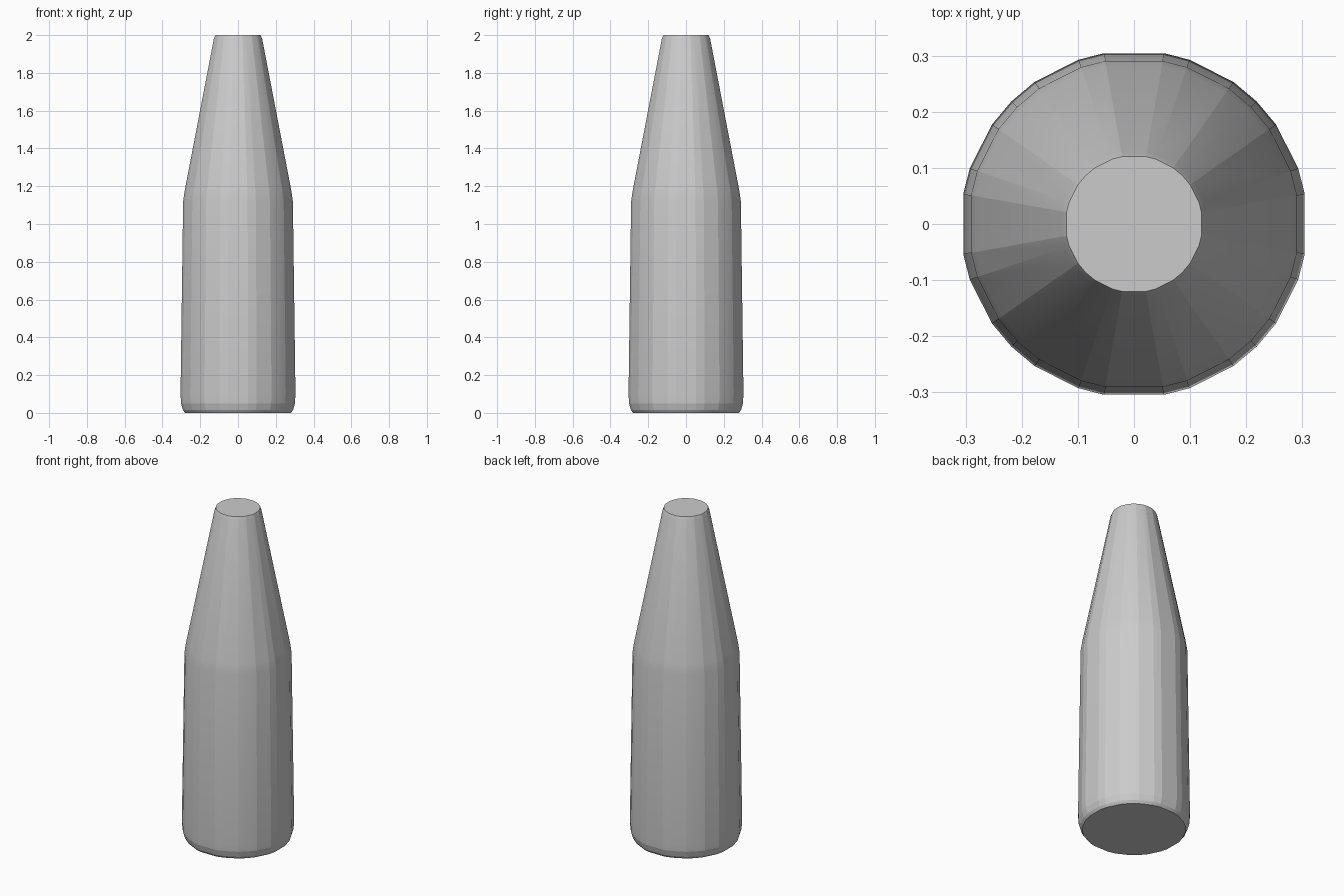
import bpy
import bmesh
from math import cos, sin, radians

cube = bpy.data.objects.get("Cube")
if cube:
    bpy.data.objects.remove(cube, do_unlink=True)

grey = bpy.data.materials.new("plain grey")
grey.use_nodes = True
colour = (0.6, 0.6, 0.6, 1)
grey.diffuse_color = colour
grey.node_tree.nodes["Principled BSDF"].inputs["Base Color"].default_value = colour

# Uneven facet corners, repeated in every quadrant
quadrant = [10, 18.7, 35, 45, 55, 71.3, 80]
angles = [radians(a + 90 * q) for q in range(4) for a in quadrant]

# Radius and height: rounded foot, slightly tapering body, long neck, softened lip
profile = [(0.285, 0), (0.296, 0.015), (0.306, 0.05), (0.309, 0.1),
           (0.295, 1.12), (0.286, 1.18), (0.13, 1.98), (0.122, 2)]

bm = bmesh.new()
rings = [[bm.verts.new((r * cos(a), r * sin(a), z)) for a in angles]
         for r, z in profile]
n = len(angles)
for low, high in zip(rings, rings[1:]):
    for i in range(n):
        j = (i + 1) % n
        bm.faces.new((low[i], low[j], high[j], high[i]))

# Flat closed ends
bm.faces.new(rings[0][::-1])
bm.faces.new(rings[-1])

mesh = bpy.data.meshes.new("bottle_body")
bm.to_mesh(mesh)
bm.free()
mesh.materials.append(grey)
bottle = bpy.data.objects.new("bottle_body", mesh)
bpy.context.collection.objects.link(bottle)

# Soft shading across the facets, crisp rims at both ends
bpy.context.view_layer.objects.active = bottle
bottle.select_set(True)
bpy.ops.object.shade_smooth_by_angle(angle=radians(12))
